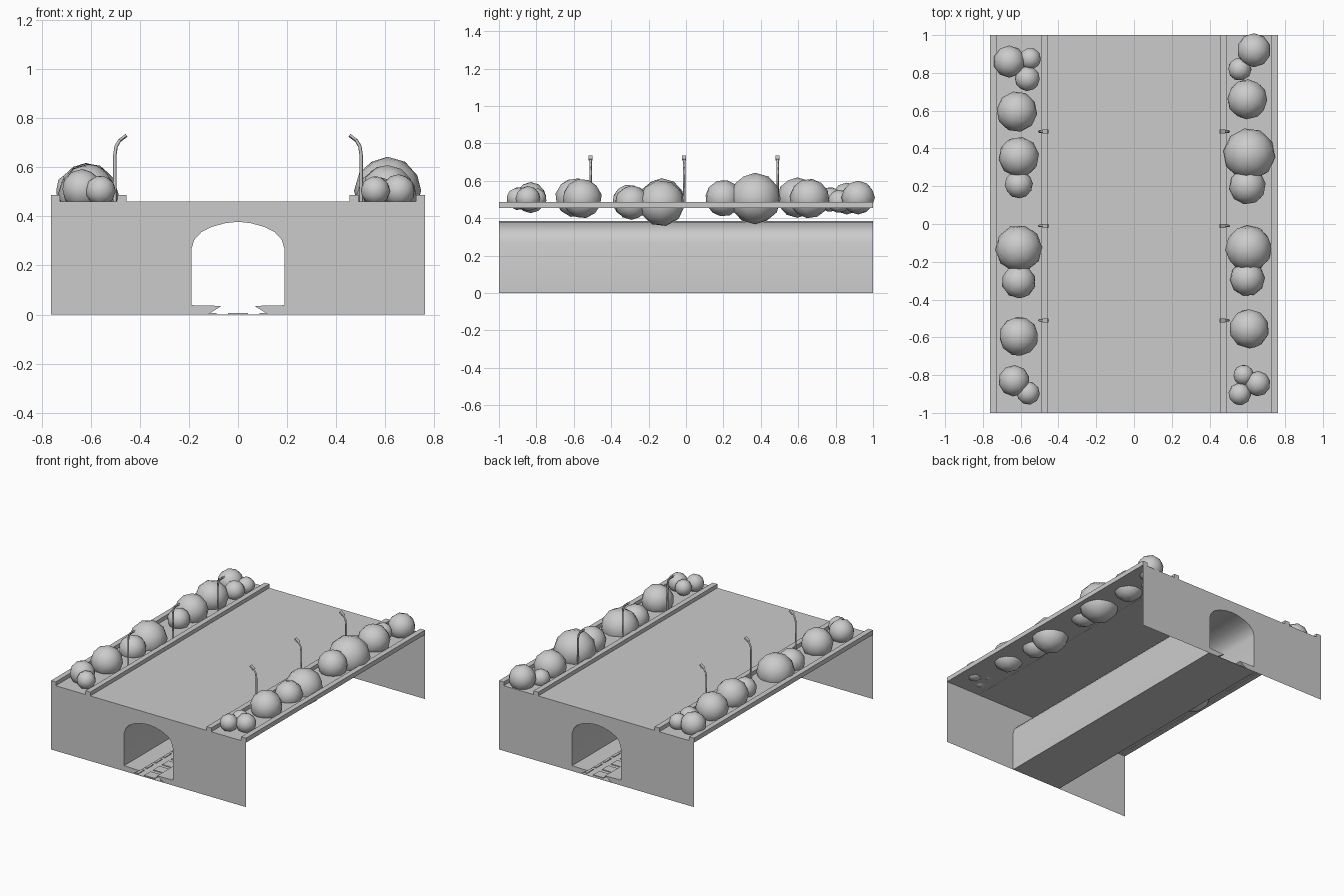
import bpy
import math
from mathutils import Vector

cube = bpy.data.objects.get("Cube")
if cube:
    bpy.data.objects.remove(cube, do_unlink=True)

# One plain grey for everything
grey = bpy.data.materials.new("plain grey")
grey.use_nodes = True
colour = (0.6, 0.6, 0.6, 1)
grey.diffuse_color = colour
grey.node_tree.nodes["Principled BSDF"].inputs["Base Color"].default_value = colour


def make(name, verts, faces):
    mesh = bpy.data.meshes.new(name)
    mesh.from_pydata(verts, [], faces)
    mesh.materials.append(grey)
    obj = bpy.data.objects.new(name, mesh)
    bpy.context.collection.objects.link(obj)
    return obj


def extrude(name, profile, y0=-1, y1=1):
    """Closed x-z profile (clockwise seen from the front) run along y."""
    n = len(profile)
    verts = [(x, y, z) for y in (y0, y1) for x, z in profile]
    faces = [(i, (i + 1) % n, (i + 1) % n + n, i + n) for i in range(n)]
    faces += [tuple(reversed(range(n))), tuple(range(n, 2 * n))]
    return make(name, verts, faces)


def box(name, x0, x1, y0, y1, z0, z1):
    return extrude(name, [(x0, z0), (x0, z1), (x1, z1), (x1, z0)], y0, y1)


def smooth(obj, degrees):
    bpy.ops.object.select_all(action="DESELECT")
    obj.select_set(True)
    bpy.context.view_layer.objects.active = obj
    bpy.ops.object.shade_smooth_by_angle(angle=math.radians(degrees))


W, DECK = 0.762, 0.46

# Arch outline, from left foot over the crown to right foot
half = [(-0.197, 0), (-0.197, 0.27), (-0.185, 0.31), (-0.155, 0.342),
        (-0.11, 0.364), (-0.055, 0.379)]
arch = half + [(0, 0.385)] + [(-x, z) for x, z in reversed(half)]

# Portal walls at both ends
for name, y in (("front_portal", -1), ("back_portal", 1)):
    outline = [(-W, 0)] + arch + [(W, 0), (W, DECK), (-W, DECK)]
    face = list(range(len(outline)))
    if y > 0:
        face.reverse()
    make(name, [(x, y, z) for x, z in outline], [face])

# Tunnel lining as a thin open shell
inner = [(x * 0.965, z * 0.982) for x, z in arch]
n = len(arch)
verts = [(x, y, z) for ring in (arch, inner) for y in (-1, 1) for x, z in ring]
faces = []
for i in range(n - 1):
    faces.append((i, i + 1, i + 1 + n, i + n))
    faces.append((i + 2 * n, i + 3 * n, i + 1 + 3 * n, i + 1 + 2 * n))
    faces.append((i, i + 2 * n, i + 1 + 2 * n, i + 1))
    faces.append((i + n, i + 1 + n, i + 1 + 3 * n, i + 3 * n))
smooth(make("tunnel_lining", verts, faces), 40)

# Tunnel floor, raised side walkways and paving slabs
box("tunnel_floor", -0.195, 0.195, -1, 1, 0, 0.002)
for side, s in (("left", 1), ("right", -1)):
    ledge = [(s * 0.19, 0.002), (s * 0.19, 0.038), (s * 0.067, 0.035), (s * 0.12, 0.002)]
    if s > 0:
        ledge.reverse()
    extrude(side + "_walkway", ledge)
for x0, x1 in ((-0.12, -0.087), (-0.04, 0.04), (0.087, 0.12)):
    for i in range(20):
        y = -0.99 + i * 0.1
        box("floor_slab", x0, x1, y, y + 0.07, 0.001, 0.007)

# Deck, with a kerb on each edge of both planting strips
box("deck", -W, W, -1, 1, DECK - 0.004, DECK)
for side, s in (("left", 1), ("right", -1)):
    for part, a, b in (("outer", 0.725, W), ("inner", 0.455, 0.492)):
        box(f"{side}_{part}_kerb", min(s * a, s * b), max(s * a, s * b),
            -1, 1, DECK - 0.005, 0.487)


# Street lamps: square tube bent over the road, with a flat head
def lamp(side, s, y):
    path = [(0.502, DECK), (0.502, 0.65), (0.497, 0.685), (0.483, 0.709), (0.455, 0.73)]
    curve = bpy.data.curves.new("lamp_path", "CURVE")
    curve.dimensions = "3D"
    curve.bevel_depth = 0.007
    curve.bevel_resolution = 0
    curve.use_fill_caps = True
    spline = curve.splines.new("POLY")
    spline.points.add(len(path) - 1)
    for p, (x, z) in zip(spline.points, path):
        p.co = (s * x, y, z, 1)
    curve.materials.append(grey)
    post = bpy.data.objects.new(side + "_lamp_post", curve)
    bpy.context.collection.objects.link(post)
    head = box(side + "_lamp_head", -0.017, 0.017, -0.011, 0.011, -0.005, 0.005)
    head.location = (s * 0.469, y, 0.722)
    head.rotation_euler.y = s * math.radians(37)


for y in (-0.51, -0.01, 0.49):
    lamp("left", 1, y)
    lamp("right", -1, y)

# Bushes: x, y, z, radius
bushes = {
    "left": [(0.635, 0.92, 0.51, 0.09), (0.56, 0.82, 0.49, 0.062),
             (0.6, 0.66, 0.505, 0.107), (0.61, 0.37, 0.505, 0.138),
             (0.6, 0.2, 0.507, 0.098), (0.607, -0.13, 0.48, 0.124),
             (0.6, -0.29, 0.483, 0.092), (0.61, -0.555, 0.505, 0.106),
             (0.58, -0.8, 0.505, 0.055), (0.655, -0.845, 0.505, 0.067),
             (0.56, -0.9, 0.505, 0.06)],
    "right": [(0.66, 0.86, 0.505, 0.085), (0.55, 0.875, 0.5, 0.058),
              (0.565, 0.77, 0.5, 0.067), (0.62, 0.595, 0.51, 0.108),
              (0.61, 0.355, 0.51, 0.108), (0.61, 0.21, 0.5, 0.075),
              (0.61, -0.13, 0.49, 0.124), (0.61, -0.305, 0.49, 0.09),
              (0.61, -0.595, 0.51, 0.105), (0.635, -0.83, 0.51, 0.083),
              (0.56, -0.895, 0.505, 0.062)],
}
for side, items in bushes.items():
    s = 1 if side == "left" else -1
    for k, (x, y, z, r) in enumerate(items):
        bpy.ops.mesh.primitive_ico_sphere_add(subdivisions=2, radius=r)
        bush = bpy.context.object
        bush.name = side + "_bush"
        bush.location = Vector((s * x, y, z))
        bush.rotation_euler = (0.2 * (k % 3), 0, 0.9 * k)
        bush.data.materials.append(grey)
        smooth(bush, 30)
